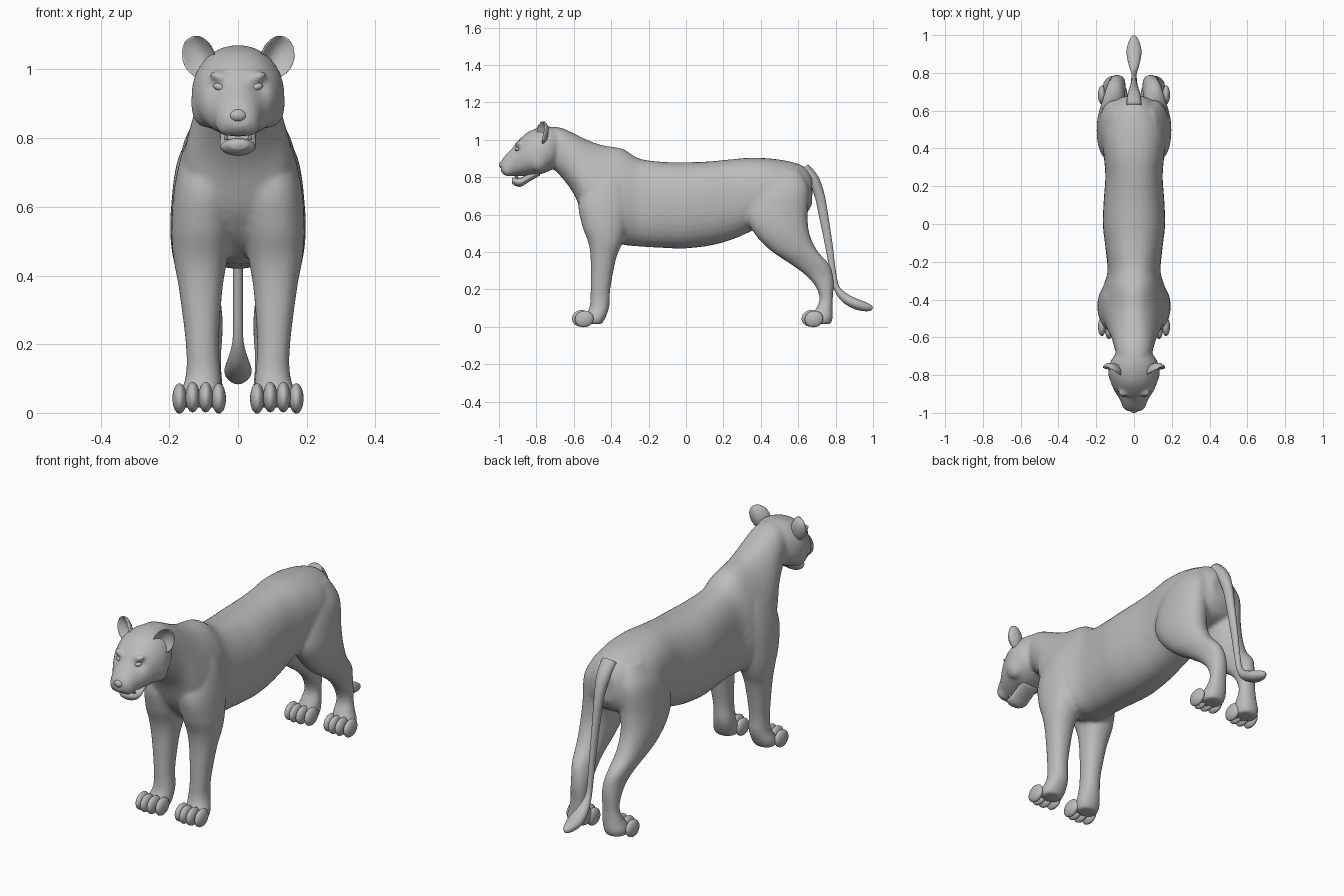
import bpy, bmesh, math
from mathutils import Vector, Matrix

if "Cube" in bpy.data.objects:
    bpy.data.objects.remove(bpy.data.objects["Cube"])

grey = bpy.data.materials.new("plain_grey")
grey.use_nodes = True
grey.diffuse_color = (0.5, 0.5, 0.5, 1)
grey.node_tree.nodes["Principled BSDF"].inputs["Base Color"].default_value = (0.5, 0.5, 0.5, 1)


def refine(rows, steps=5):
    """Smooth spline through the rows of section values."""
    out = []
    last = len(rows) - 1
    for i in range(last):
        a, b, c, d = (rows[max(0, min(last, i + k))] for k in (-1, 0, 1, 2))
        for s in range(steps):
            t = s / steps
            out.append([q + 0.5 * t * (r - p + t * (2 * p - 5 * q + 4 * r - e
                        + t * (3 * (q - r) + e - p))) for p, q, r, e in zip(a, b, c, d)])
    return out + [list(rows[-1])]


def loft(bm, sections, power=2.0, count=32):
    """Skin rings given as centre, half-width vector, half-height vector, taper."""
    rings = []
    for centre, u, v, taper in sections:
        ring = []
        for i in range(count):
            a = 2 * math.pi * i / count
            c, s = math.cos(a), math.sin(a)
            cu = math.copysign(abs(c) ** (2 / power), c)
            sv = math.copysign(abs(s) ** (2 / power), s)
            ring.append(bm.verts.new(centre + u * cu * (1 - taper * sv) + v * sv))
        rings.append(ring)
    for lower, upper in zip(rings, rings[1:]):
        for i in range(count):
            j = (i + 1) % count
            bm.faces.new((lower[i], lower[j], upper[j], upper[i]))
    bm.faces.new(rings[0])
    bm.faces.new(rings[-1])
    return [v for ring in rings for v in ring]


def along_y(bm, rows, power=2.0):
    """Rows: y, top, bottom, half width, taper toward the top."""
    return loft(bm, [(Vector((0, y, (t + b) / 2)), Vector((w, 0, 0)),
                      Vector((0, 0, (t - b) / 2)), k) for y, t, b, w, k in refine(rows)], power)


def along_z(bm, rows, side):
    """Rows: z, front y, back y, inner x, outer x."""
    loft(bm, [(Vector((side * (p + q) / 2, (f + b) / 2, z)), Vector(((q - p) / 2, 0, 0)),
               Vector((0, (b - f) / 2, 0)), 0) for z, f, b, p, q in refine(rows)], 2.2)


def ball(bm, centre, radii, turn=None):
    m = Matrix.Translation(centre) @ (turn or Matrix()) @ Matrix.Diagonal((*radii, 1))
    return bmesh.ops.create_uvsphere(bm, u_segments=24, v_segments=14, radius=1, matrix=m)["verts"]


def finish(bm, name):
    bmesh.ops.recalc_face_normals(bm, faces=bm.faces)
    for face in bm.faces:
        face.smooth = True
    mesh = bpy.data.meshes.new(name)
    bm.to_mesh(mesh)
    bm.free()
    mesh.materials.append(grey)
    obj = bpy.data.objects.new(name, mesh)
    bpy.context.collection.objects.link(obj)
    return obj


# Trunk and neck
skin = bmesh.new()
along_y(skin, [
    (-.74, 1.07, .87, .085, 0), (-.67, 1.065, .805, .1, 0), (-.6, 1.035, .71, .12, .1),
    (-.54, 1.005, .58, .145, .2), (-.45, .972, .48, .165, .28), (-.34, .952, .44, .158, .25),
    (-.25, .9, .43, .14, .08), (-.12, .882, .422, .152, 0), (0, .88, .42, .165, 0),
    (.13, .885, .435, .16, 0), (.25, .897, .468, .152, 0), (.36, .905, .515, .16, 0),
    (.48, .897, .55, .17, .08), (.58, .878, .57, .15, .15), (.64, .85, .6, .115, .2),
    (.675, .8, .66, .06, 0)], 2.3)

# Skull, with dents for the eye sockets
skull = along_y(skin, [
    (-.67, 1.05, .88, .08, 0), (-.72, 1.07, .84, .12, .1), (-.78, 1.066, .815, .135, .1),
    (-.84, 1.045, .81, .122, .1), (-.89, 1.003, .805, .1, .08), (-.93, .955, .805, .074, .1),
    (-.97, .912, .81, .058, .15), (-.99, .885, .83, .04, .1)], 2.2)
for v in skull:
    gap = Vector((abs(v.co.x) - .06, v.co.y + .91, v.co.z - .945)).length
    v.co.y += .022 * math.exp(-(gap / .028) ** 2)

# Legs, brows, cheeks and muzzle pads, one set per side
for side in (1, -1):
    along_z(skin, [
        (.88, -.45, -.36, .03, .1), (.78, -.53, -.32, .02, .155), (.66, -.575, -.3, .01, .185),
        (.54, -.555, -.315, .015, .194), (.45, -.522, -.34, .03, .188),
        (.36, -.51, -.375, .045, .172), (.2, -.51, -.405, .056, .152),
        (.11, -.515, -.41, .05, .152), (.05, -.54, -.43, .05, .17), (.015, -.54, -.45, .06, .165)], side)
    along_z(skin, [
        (.84, .42, .61, .03, .12), (.74, .37, .655, .02, .175), (.6, .325, .65, .02, .195),
        (.5, .365, .66, .035, .196), (.41, .45, .7, .045, .18), (.335, .56, .765, .05, .155),
        (.28, .635, .785, .045, .14), (.22, .69, .79, .045, .135), (.15, .715, .785, .05, .135),
        (.09, .69, .785, .045, .15), (.05, .665, .785, .045, .165), (.015, .67, .775, .055, .16)], side)
    ball(skin, (side * .05, -.893, .977), (.036, .022, .016), Matrix.Rotation(side * -.3, 4, 'Y'))
    ball(skin, (side * .095, -.79, .9), (.042, .055, .07))
    ball(skin, (side * .03, -.95, .843), (.036, .036, .038))
body = finish(skin, "body_skin")
fuse = body.modifiers.new("fuse", 'REMESH')
fuse.mode = 'VOXEL'
fuse.voxel_size = .01
fuse.use_smooth_shade = True
soften = body.modifiers.new("soften", 'SMOOTH')
soften.factor = .5
soften.iterations = 6

# Lower jaw
jaw = bmesh.new()
along_y(jaw, [(-.78, .85, .81, .05, 0), (-.84, .822, .775, .052, 0), (-.88, .798, .75, .052, -.1),
              (-.91, .8, .753, .046, 0), (-.93, .795, .768, .028, 0)])
finish(jaw, "lower_jaw")

# Nose
nose = bmesh.new()
ball(nose, (0, -.978, .866), (.027, .022, .02))
finish(nose, "nose")

for side, label in ((1, "left"), (-1, "right")):
    # Cupped ear
    ear = bmesh.new()
    shell = ball(ear, (0, 0, 0), (.05, .028, .066))
    for v in shell:
        if v.co.y < 0:
            rim = (v.co.x / .05) ** 2 + (v.co.z / .066) ** 2
            v.co.y = -.006 + .024 * max(0, 1 - rim)
        v.co.y += v.co.x ** 2 * -5
    turn = Matrix.Rotation(side * .35, 4, 'Z') @ Matrix.Rotation(side * .45, 4, 'Y')
    bmesh.ops.transform(ear, verts=ear.verts,
                        matrix=Matrix.Translation((side * .11, -.765, 1.035)) @ turn)
    finish(ear, label + "_ear")

    # Eye and lower tooth
    eye = bmesh.new()
    ball(eye, (side * .052, -.9, .948), (.021, .014, .011), Matrix.Rotation(side * -.3, 4, 'Y'))
    finish(eye, label + "_eye")
    tooth = bmesh.new()
    bmesh.ops.create_cone(tooth, cap_ends=True, segments=10, radius1=.007, radius2=.001, depth=.035,
                          matrix=Matrix.Translation((side * .034, -.905, .812)))
    finish(tooth, label + "_tooth")

    # Toes of the front and hind paws
    for part, y in (("front", -.56), ("hind", .668)):
        toes = bmesh.new()
        for i in range(4):
            outer = abs(i - 1.5) > 1
            ball(toes, (side * (.056 + .038 * i), y + .016 * outer, .046 - .004 * outer),
                 (.021, .05, .044), Matrix.Rotation(.2, 4, 'X'))
        finish(toes, label + "_" + part + "_toes")

# Tail with a tuft: y, z, radius across, radius along the bend
tail_rows = refine([
    (.63, .85, .04, .03), (.68, .79, .035, .03), (.715, .7, .024, .027), (.74, .57, .018, .024),
    (.765, .43, .015, .02), (.785, .3, .014, .016), (.805, .21, .016, .016), (.85, .155, .03, .025),
    (.91, .122, .04, .028), (.96, .107, .03, .024), (.99, .1, .015, .014), (.998, .098, .003, .003)])
tail_sections = []
for i, (y, z, across, deep) in enumerate(tail_rows):
    before, after = tail_rows[max(0, i - 1)], tail_rows[min(len(tail_rows) - 1, i + 1)]
    tangent = Vector((0, after[0] - before[0], after[1] - before[1])).normalized()
    tail_sections.append((Vector((0, y, z)), Vector((across, 0, 0)),
                          tangent.cross(Vector((1, 0, 0))) * deep, 0))
tail = bmesh.new()
loft(tail, tail_sections, count=20)
finish(tail, "tail")
